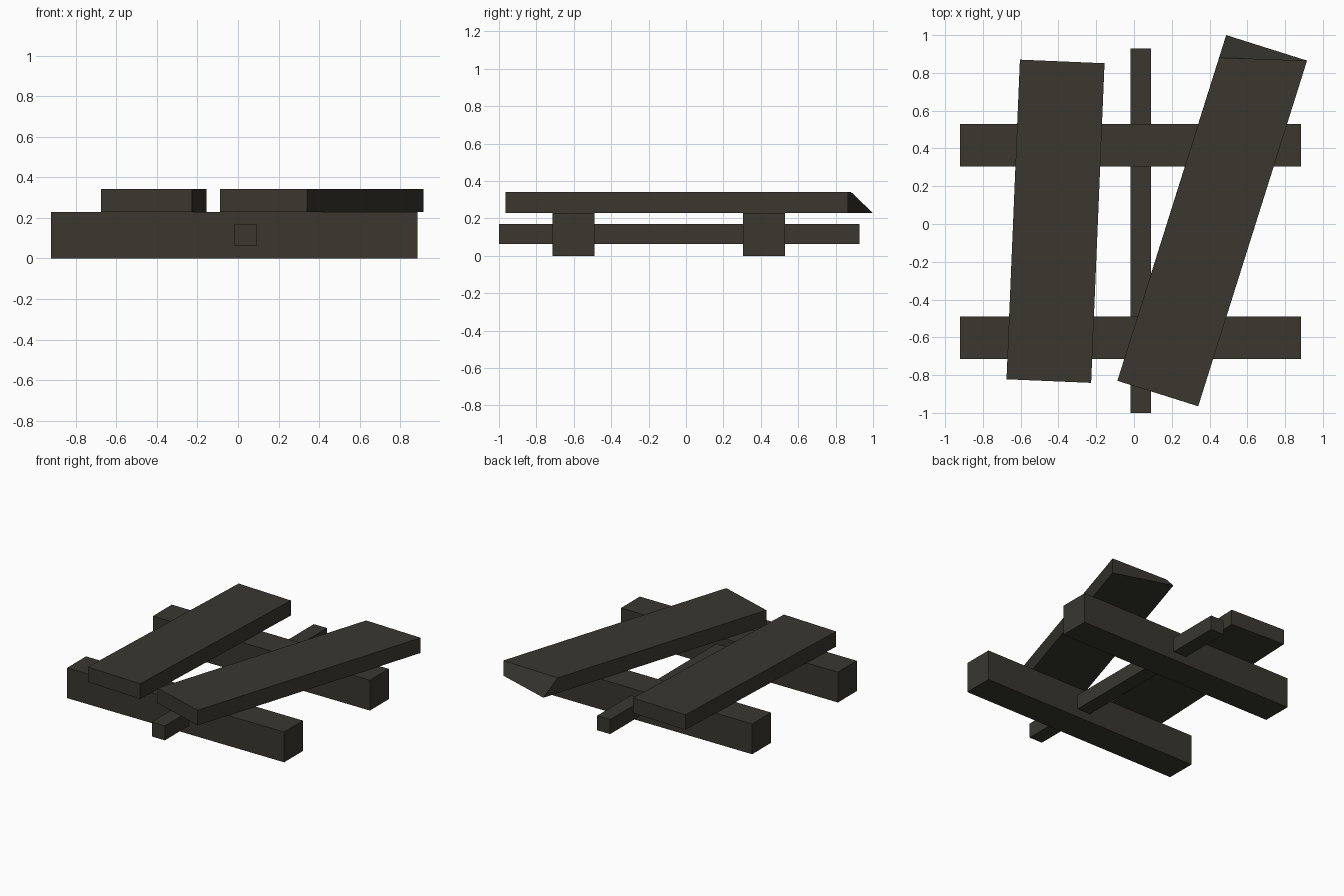
import bpy

if "Cube" in bpy.data.objects:
    bpy.data.objects.remove(bpy.data.objects["Cube"])

# Single dark wood colour
wood = bpy.data.materials.new("dark weathered wood")
wood.diffuse_color = (0.041, 0.038, 0.028, 1)
wood.use_nodes = True
wood.node_tree.nodes["Principled BSDF"].inputs["Base Color"].default_value = wood.diffuse_color


def prism(name, bottom, z0, z1, top=None):
    """Board with four-cornered outlines (counter-clockwise) at z0 and z1."""
    top = top or bottom
    verts = [(x, y, z0) for x, y in bottom] + [(x, y, z1) for x, y in top]
    faces = [(3, 2, 1, 0), (4, 5, 6, 7)]
    faces += [(i, (i + 1) % 4, (i + 1) % 4 + 4, i + 4) for i in range(4)]
    mesh = bpy.data.meshes.new(name)
    mesh.from_pydata(verts, [], faces)
    mesh.materials.append(wood)
    obj = bpy.data.objects.new(name, mesh)
    bpy.context.collection.objects.link(obj)
    return obj


def rect(x0, x1, y0, y1):
    return [(x0, y0), (x1, y0), (x1, y1), (x0, y1)]


# Two cross beams resting on the ground
for name, y0, y1 in (("front_beam", -0.715, -0.49), ("back_beam", 0.305, 0.53)):
    prism(name, rect(-0.922, 0.885, y0, y1), 0.0, 0.228)

# Thin rail running through both beams
prism("centre_rail", rect(-0.018, 0.091, -1.0, 0.928), 0.062, 0.171)

# Left plank, slightly turned
prism("left_plank", [(-0.675, -0.822), (-0.227, -0.841), (-0.156, 0.851), (-0.604, 0.870)],
      0.228, 0.342)

# Right plank, strongly turned, with a slanted cut at its back end
front = [(-0.088, -0.830), (0.340, -0.965)]
prism("right_plank", front + [(0.916, 0.865), (0.488, 1.0)], 0.228, 0.342,
      top=front + [(0.916, 0.865), (0.451, 0.881)])
